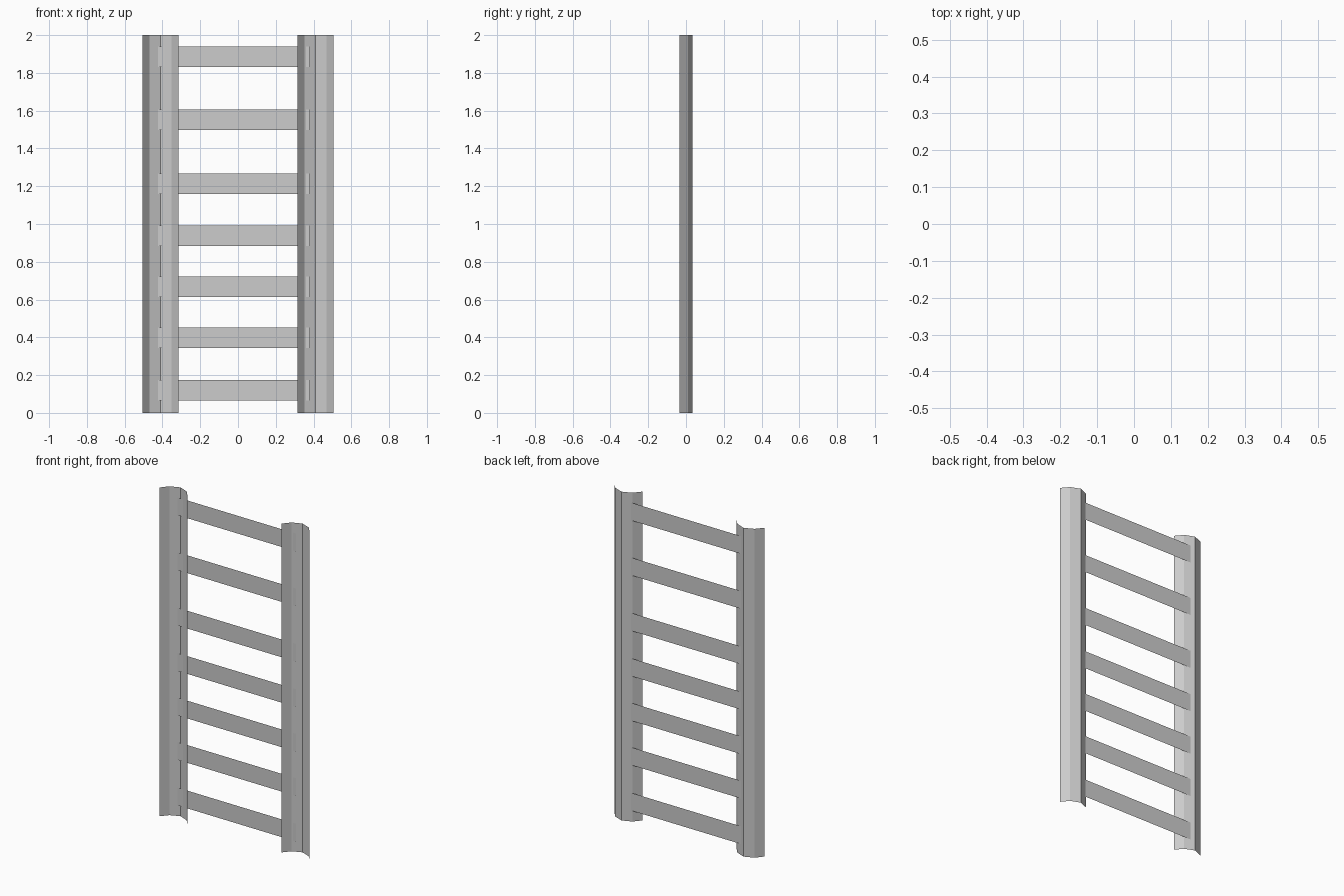
import bpy

if "Cube" in bpy.data.objects:
    bpy.data.objects.remove(bpy.data.objects["Cube"])

def sheet(name, pts, z0, z1):
    """Extrude an open (x, y) polyline straight up into a single-sided strip."""
    n = len(pts)
    verts = [(x, y, z) for z in (z0, z1) for x, y in pts]
    faces = [(i, i + 1, n + i + 1, n + i) for i in range(n - 1)]
    mesh = bpy.data.meshes.new(name)
    mesh.from_pydata(verts, [], faces)
    obj = bpy.data.objects.new(name, mesh)
    bpy.context.collection.objects.link(obj)
    return obj

# Side rails: thin open channels, hollow side facing the front
profile = [(-0.095, -0.034), (-0.058, 0.0105), (0, 0.034),
           (0.058, 0.0105), (0.095, -0.034)]
for side, cx in (("left", -0.411), ("right", 0.411)):
    sheet(f"{side}_rail", [(cx + x, y) for x, y in profile], 0, 2)

# Rungs: flat strips, slightly skewed, ending inside the rails
for i, z in enumerate((0.12, 0.397, 0.667, 0.938, 1.214, 1.551, 1.885)):
    sheet(f"rung_{i + 1}", [(-0.423, 0.0243), (0.38, 0.013)],
          z - 0.054, z + 0.054)
